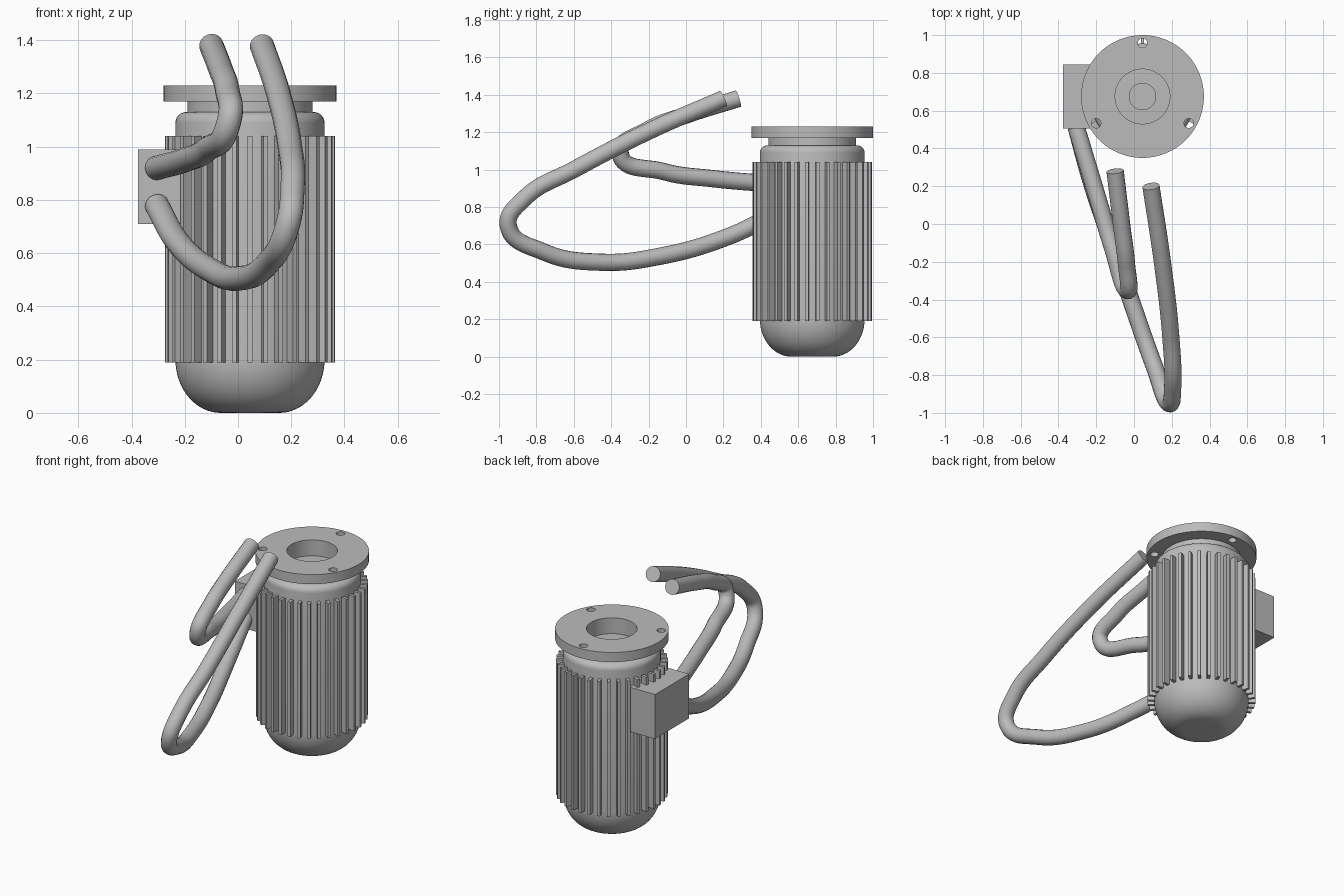
import bpy, bmesh, math
from mathutils import Matrix, Vector

cube = bpy.data.objects.get("Cube")
if cube:
    bpy.data.objects.remove(cube, do_unlink=True)

AXIS = Vector((0.045, 0.675, 0))

metal = bpy.data.materials.new("grey_metal")
metal.use_nodes = True
metal.diffuse_color = (0.5, 0.5, 0.5, 1)
metal.node_tree.nodes["Principled BSDF"].inputs["Base Color"].default_value = (0.5, 0.5, 0.5, 1)


def add_mesh(name, mesh, smooth=True):
    ob = bpy.data.objects.new(name, mesh)
    bpy.context.scene.collection.objects.link(ob)
    mesh.materials.clear()
    mesh.materials.append(metal)
    if smooth:
        bpy.ops.object.select_all(action='DESELECT')
        ob.select_set(True)
        bpy.context.view_layer.objects.active = ob
        bpy.ops.object.shade_smooth_by_angle(angle=math.radians(35))
    return ob


def from_bmesh(name, bm, smooth=True):
    bmesh.ops.recalc_face_normals(bm, faces=bm.faces)
    mesh = bpy.data.meshes.new(name)
    bm.to_mesh(mesh)
    bm.free()
    return add_mesh(name, mesh, smooth)


def lathe(name, profile, closed=False, steps=96):
    """Spin a (radius, height) profile around the motor axis."""
    bm = bmesh.new()
    vs = [bm.verts.new((AXIS.x + r, AXIS.y, z)) for r, z in profile]
    pairs = list(zip(vs, vs[1:]))
    if closed:
        pairs.append((vs[-1], vs[0]))
    edges = [bm.edges.new(p) for p in pairs]
    bmesh.ops.spin(bm, geom=vs + edges, cent=AXIS, axis=(0, 0, 1),
                   angle=math.tau, steps=steps, use_duplicate=False)
    bmesh.ops.remove_doubles(bm, verts=bm.verts, dist=1e-5)
    return from_bmesh(name, bm)


def box(bm, low, high, turn=Matrix()):
    low, high = Vector(low), Vector(high)
    size = Matrix.Diagonal((*(high - low), 1))
    bmesh.ops.create_cube(bm, size=1, matrix=turn @ Matrix.Translation((low + high) / 2) @ size)


def arc(cr, cz, rr, rz, start, end, n):
    angles = [math.radians(start + (end - start) * i / n) for i in range(n + 1)]
    return [(cr + rr * math.cos(a), cz + rz * math.sin(a)) for a in angles]


def cable(name, points, radius=0.046):
    """Round tube through the points, with closed ends."""
    curve = bpy.data.curves.new(name + "_path", 'CURVE')
    curve.dimensions = '3D'
    curve.bevel_depth = radius
    curve.bevel_resolution = 6
    curve.use_fill_caps = True
    curve.resolution_u = 14
    spline = curve.splines.new('BEZIER')
    spline.bezier_points.add(len(points) - 1)
    for bp, co in zip(spline.bezier_points, points):
        bp.co = co
        bp.handle_left_type = bp.handle_right_type = 'AUTO'
    ob = bpy.data.objects.new(name + "_path", curve)
    bpy.context.scene.collection.objects.link(ob)
    bpy.context.view_layer.update()
    dg = bpy.context.evaluated_depsgraph_get()
    mesh = bpy.data.meshes.new_from_object(ob.evaluated_get(dg))
    bpy.data.objects.remove(ob, do_unlink=True)
    add_mesh(name, mesh)


# Motor body: domed base, straight wall, rounded shoulder, centre bore
body = [(0, 0)] + arc(0.11, 0.2, 0.17, 0.2, -90, 0, 16)
body += arc(0.24, 1.09, 0.04, 0.04, 0, 90, 6)
body += [(0.07, 1.13), (0.07, 1.1), (0, 1.1)]
lathe("motor_body", body)

# Neck ring under the flange
lathe("neck_ring", [(0.145, 1.13), (0.235, 1.13), (0.235, 1.175), (0.145, 1.175)], closed=True)

# Mounting flange with three bolt holes
flange = lathe("mounting_flange", [(0.145, 1.17), (0.325, 1.17), (0.325, 1.23), (0.145, 1.23)], closed=True)
bm = bmesh.new()
for k in range(3):
    a = math.radians(90 + 120 * k)
    spot = AXIS + Vector((0.283 * math.cos(a), 0.283 * math.sin(a), 1.2))
    bmesh.ops.create_cone(bm, cap_ends=True, segments=24, radius1=0.025, radius2=0.025,
                          depth=0.2, matrix=Matrix.Translation(spot))
cutter = from_bmesh("bolt_hole_cutter", bm, smooth=False)
cutter.hide_render = True
mod = flange.modifiers.new("bolt_holes", 'BOOLEAN')
mod.operation = 'DIFFERENCE'
mod.solver = 'EXACT'
mod.object = cutter
bpy.context.view_layer.objects.active = flange
bpy.ops.object.modifier_move_to_index(modifier=mod.name, index=0)
bpy.ops.object.modifier_apply(modifier=mod.name)
bpy.data.objects.remove(cutter, do_unlink=True)

# Radial cooling fins
bm = bmesh.new()
FINS = 34
for k in range(FINS):
    turn = Matrix.Translation(AXIS) @ Matrix.Rotation(math.tau * k / FINS - math.pi / 2, 4, 'Z')
    box(bm, (0.26, -0.009, 0.19), (0.32, 0.009, 1.04), turn)
from_bmesh("cooling_fins", bm, smooth=False)

# Terminal box on the right side
bm = bmesh.new()
box(bm, (-0.375, 0.505, 0.71), (-0.17, 0.845, 0.99))
from_bmesh("terminal_box", bm, smooth=False)

# Cables looping forward from the terminal box
cable("upper_cable", [(-0.305, 0.51, 0.92), (-0.194, 0.142, 0.952), (-0.115, -0.12, 0.99),
                      (-0.035, -0.352, 1.09), (-0.04, -0.21, 1.209),
                      (-0.065, -0.008, 1.289), (-0.1, 0.28, 1.38)])
cable("lower_cable", [(-0.305, 0.51, 0.78), (-0.225, 0.22, 0.64), (-0.1, -0.15, 0.535),
                      (0, -0.45, 0.505), (0.11, -0.76, 0.56), (0.185, -0.95, 0.7),
                      (0.205, -0.86, 0.85), (0.195, -0.6, 1.0), (0.15, -0.2, 1.205),
                      (0.09, 0.2, 1.38)])
